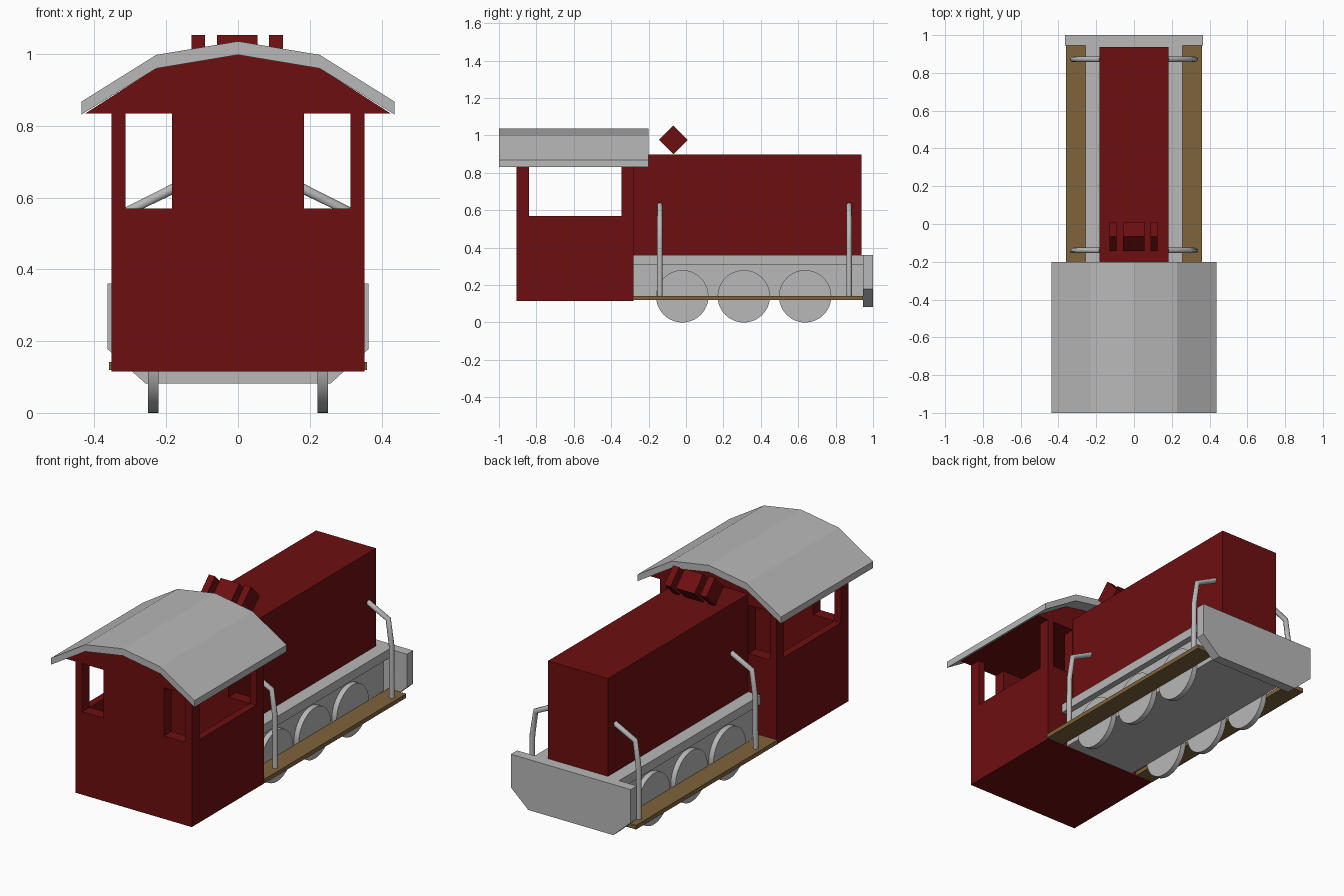
import bpy, bmesh, math

if "Cube" in bpy.data.objects:
    bpy.data.objects.remove(bpy.data.objects["Cube"])


def material(name, rgb):
    m = bpy.data.materials.new(name)
    m.diffuse_color = (*rgb, 1)
    m.use_nodes = True
    m.node_tree.nodes["Principled BSDF"].inputs["Base Color"].default_value = m.diffuse_color
    return m


RED = material("dark red paint", (0.155, 0.0045, 0.005))
GREY = material("light grey metal", (0.48, 0.48, 0.48))
BROWN = material("brown boards", (0.21, 0.125, 0.045))


def add(name, bm, mat):
    bmesh.ops.recalc_face_normals(bm, faces=bm.faces)
    me = bpy.data.meshes.new(name)
    bm.to_mesh(me)
    bm.free()
    me.materials.append(mat)
    ob = bpy.data.objects.new(name, me)
    bpy.context.collection.objects.link(ob)
    return ob


def prism(name, profile, y0, y1, mat):
    """Extrude an (x, z) outline along y."""
    bm = bmesh.new()
    face = bm.faces.new([bm.verts.new((x, y0, z)) for x, z in profile])
    ext = bmesh.ops.extrude_face_region(bm, geom=[face])["geom"]
    bmesh.ops.translate(bm, vec=(0, y1 - y0, 0),
                        verts=[v for v in ext if isinstance(v, bmesh.types.BMVert)])
    return add(name, bm, mat)


def box(name, x0, x1, y0, y1, z0, z1, mat):
    return prism(name, [(x0, z0), (x1, z0), (x1, z1), (x0, z1)], y0, y1, mat)


def mirrored(half):
    """Complete a right-hand outline (bottom to top) with its mirror image."""
    return half + [(-x, z) for x, z in reversed(half) if x > 0]


# Cab: end walls with two windows each, low side walls, floor
end_wall = mirrored([(0.353, 0.115), (0.353, 0.835), (0.313, 0.835),
                     (0.313, 0.57), (0.184, 0.57), (0.184, 0.835)])
prism("cab_front_wall", end_wall, -0.905, -0.84, RED)
prism("cab_rear_wall", end_wall, -0.345, -0.28, RED)
for side, s in (("right", 1), ("left", -1)):
    xs = sorted((s * 0.313, s * 0.353))
    box(f"cab_{side}_wall", *xs, -0.84, -0.345, 0.115, 0.57, RED)
box("cab_floor", -0.313, 0.313, -0.84, -0.345, 0.115, 0.15, RED)

# Cab ceiling filling the gable, and the bent roof sheet above it
prism("cab_ceiling", mirrored([(0.425, 0.835), (0.228, 0.961), (0, 0.999)]),
      -0.905, -0.28, RED)
prism("roof", [(0.436, 0.832), (0.436, 0.868), (0.228, 0.998), (0, 1.036),
               (-0.228, 0.998), (-0.436, 0.868), (-0.436, 0.832),
               (-0.228, 0.96), (0, 0.998), (0.228, 0.96)], -1.0, -0.2, GREY)

# Engine hood
box("engine_hood", -0.182, 0.182, -0.28, 0.937, 0.36, 0.897, RED)

# Three lamp blocks standing on edge on the hood
for name, x0, x1 in (("left", -0.13, -0.092), ("middle", -0.058, 0.055), ("right", 0.087, 0.125)):
    b = box(f"{name}_lamp_block", x0, x1, -0.0545, 0.0545, -0.0545, 0.0545, RED)
    b.rotation_euler.x = math.radians(45)
    b.location = (0, -0.067, 0.976)

# Chassis with overhanging deck, end beam
prism("chassis", mirrored([(0.222, 0.12), (0.222, 0.31), (0.256, 0.31), (0.256, 0.36)]),
      -0.28, 0.946, GREY)
prism("end_beam", mirrored([(0.258, 0.082), (0.364, 0.178), (0.364, 0.36)]),
      0.946, 1.0, GREY)

# Footboards, wheels and handrails on both sides
for side, s in (("right", 1), ("left", -1)):
    xs = sorted((s * 0.25, s * 0.359))
    box(f"{side}_footboard", *xs, -0.28, 0.946, 0.119, 0.142, BROWN)
    for i, y in enumerate((-0.02, 0.309, 0.637)):
        bpy.ops.mesh.primitive_cylinder_add(
            vertices=48, radius=0.14, depth=0.03,
            location=(s * 0.236, y, 0.14), rotation=(0, math.pi / 2, 0))
        wheel = bpy.context.object
        wheel.name = f"{side}_wheel_{i + 1}"
        wheel.data.materials.append(GREY)
        bpy.ops.object.shade_smooth_by_angle(angle=math.radians(30))
    for place, y in (("front", -0.14), ("rear", 0.872)):
        cu = bpy.data.curves.new(f"{side}_{place}_handrail", "CURVE")
        cu.dimensions = "3D"
        cu.bevel_depth = 0.0145
        cu.bevel_resolution = 3
        cu.use_fill_caps = True
        path = [(0.325, 0.135), (0.322, 0.43), (0.302, 0.565), (0.178, 0.626)]
        sp = cu.splines.new("POLY")
        sp.points.add(len(path) - 1)
        for p, (x, z) in zip(sp.points, path):
            p.co = (s * x, y, z, 1)
        cu.materials.append(GREY)
        bpy.context.collection.objects.link(bpy.data.objects.new(cu.name, cu))
